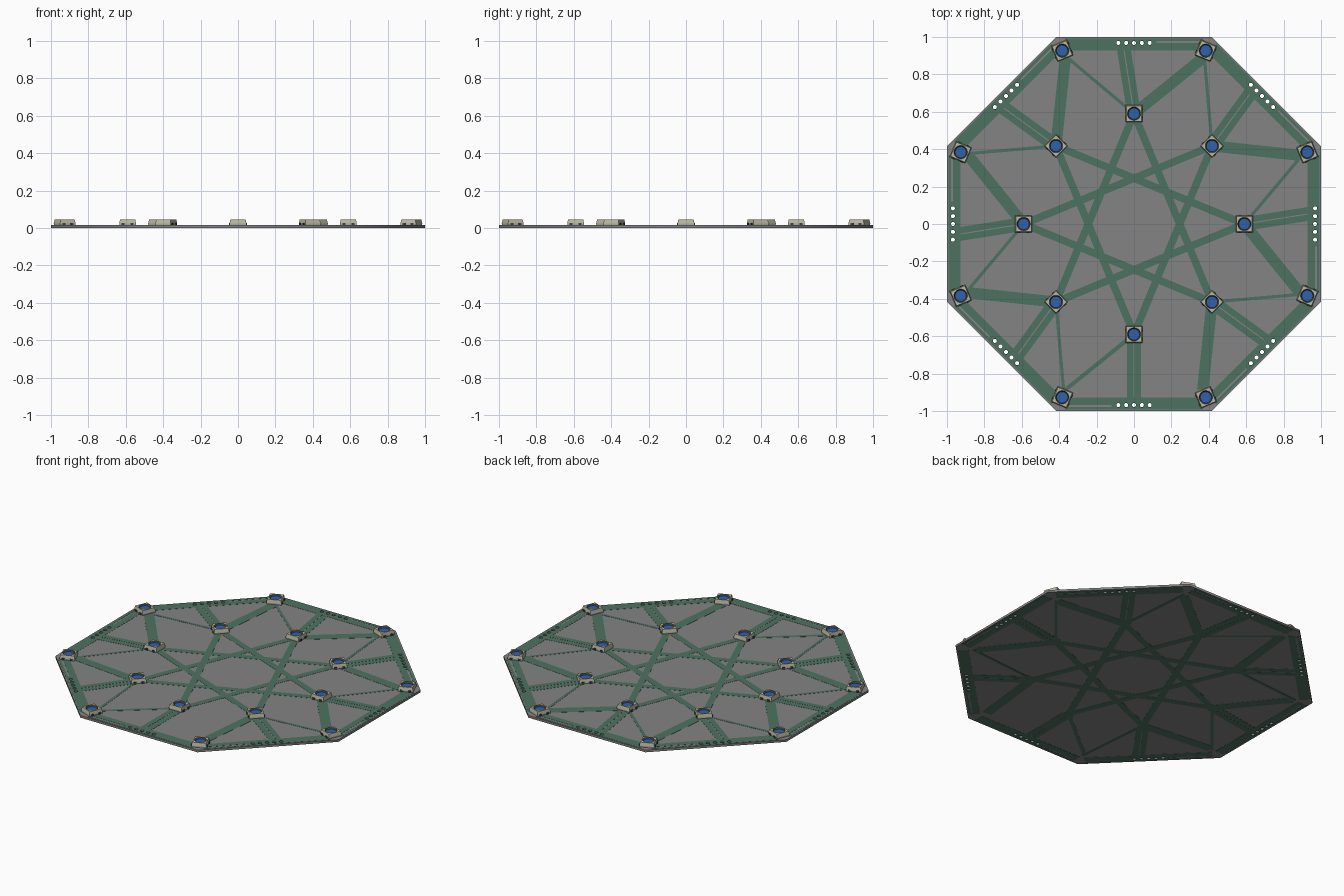
import bpy, bmesh
from math import pi, cos, sin, radians
from mathutils import Vector, Matrix

if "Cube" in bpy.data.objects:
    bpy.data.objects.remove(bpy.data.objects["Cube"])

def material(name, rgb):
    m = bpy.data.materials.new(name)
    m.diffuse_color = (*rgb, 1)
    m.use_nodes = True
    m.node_tree.nodes["Principled BSDF"].inputs["Base Color"].default_value = m.diffuse_color
    return m

GREY = material("board_grey", (0.23, 0.23, 0.23))
GREEN = material("trace_green", (0.075, 0.17, 0.12))
BEIGE = material("housing_beige", (0.50, 0.48, 0.37))
DARK = material("cavity_dark", (0.05, 0.055, 0.06))
BLUE = material("lens_blue", (0.03, 0.12, 0.40))

def polar(r, deg):
    return Vector((r * cos(radians(deg)), r * sin(radians(deg))))

def edge_pt(deg, out, t):
    """Point at distance out along the side normal, t clockwise along the side."""
    n = polar(1, deg)
    return n * out + Vector((n.y, -n.x)) * t

def circle(c, r, n=12):
    return [c + polar(r, 360 * i / n) for i in range(n)]

def plate(name, loops, z0, z1, mat):
    """Flat plate from outlines; inner loops become through holes."""
    cu = bpy.data.curves.new(name, 'CURVE')
    cu.dimensions, cu.fill_mode = '2D', 'BOTH'
    cu.extrude = (z1 - z0) / 2
    for pts in loops:
        s = cu.splines.new('POLY')
        s.points.add(len(pts) - 1)
        for p, q in zip(s.points, pts):
            p.co = (q.x, q.y, 0, 1)
        s.use_cyclic_u = True
    ob = bpy.data.objects.new(name, cu)
    bpy.context.collection.objects.link(ob)
    cu.materials.append(mat)
    ob.location.z = (z0 + z1) / 2
    bpy.ops.object.select_all(action='DESELECT')
    bpy.context.view_layer.objects.active = ob
    ob.select_set(True)
    bpy.ops.object.convert(target='MESH')
    return ob

def finish(bm, name, mats):
    bmesh.ops.recalc_face_normals(bm, faces=bm.faces)
    me = bpy.data.meshes.new(name)
    bm.to_mesh(me)
    bm.free()
    for m in mats:
        me.materials.append(m)
    ob = bpy.data.objects.new(name, me)
    bpy.context.collection.objects.link(ob)
    return ob

# Octagonal board with five pin holes per side
pins = [circle(edge_pt(45 * k, 0.968, 0.042 * i), 0.011)
        for k in range(8) for i in range(-2, 3)]
outline = [polar(1 / cos(pi / 8), 22.5 + 45 * k) for k in range(8)]
plate("board", [outline] + pins, 0.001, 0.015, GREY)

# Power strip along each side, pierced by the pins and a narrow slot
for k in range(8):
    def quad(a, b, t0, t1):
        return [edge_pt(45 * k, *p) for p in ((a, t0), (b, t0), (b, t1), (a, t1))]
    plate("edge_strip", [quad(0.928, 0.993, -0.37, 0.37), quad(0.968, 0.979, 0.12, 0.35)]
          + pins[5 * k:5 * k + 5], 0.0, 0.016, GREEN)

# Straight traces as thin bars
bm = bmesh.new()
def trace(a, b, w):
    d = b - a
    rot = Matrix.Rotation(Vector((1, 0)).angle_signed(d) * -1, 4, 'Z')
    mid = (a + b) / 2
    bmesh.ops.create_cube(bm, size=1, matrix=Matrix.Translation((mid.x, mid.y, 0.008))
                          @ rot @ Matrix.Diagonal((d.length, w, 0.016, 1)))

for k in range(8):
    a = 45 * k
    inner = polar(0.59, a)
    trace(inner, polar(0.59, a + 135), 0.04)                      # star
    last = k == 6
    trace(inner, polar(0.96, a - 22.5), 0.022 if last else 0.06)  # wide link
    if not last:
        trace(inner, polar(0.98, a + 22.5), 0.017)                # thin link
    for s in (-0.02, 0.02):                                       # twin feed
        trace(edge_pt(a, 0.59, s), edge_pt(a, 0.94, s - (0 if last else 0.055)), 0.034)
finish(bm, "traces", [GREEN])

# Lamp: square tapered housing with a round recess and lens
def lamp(name, pos, deg):
    bm = bmesh.new()
    n = 24
    def ring(f, z):
        vs = []
        for i in range(n):
            c, s = cos(2 * pi * i / n), sin(2 * pi * i / n)
            r = f(c, s)
            vs.append(bm.verts.new((r * c, r * s, z)))
        return vs
    square = lambda h: (lambda c, s: h / max(abs(c), abs(s)))
    disc = lambda r: (lambda c, s: r)
    rings = [ring(square(0.044), 0.015), ring(square(0.045), 0.024), ring(square(0.041), 0.045),
             ring(disc(0.036), 0.045), ring(disc(0.030), 0.037)]
    for j in range(4):
        for i in range(n):
            i2 = (i + 1) % n
            f = bm.faces.new((rings[j][i], rings[j][i2], rings[j + 1][i2], rings[j + 1][i]))
            f.material_index = 1 if j == 3 else 0
    bm.faces.new(rings[4]).material_index = 2
    bm.faces.new(rings[0])
    # solder contacts on two opposite sides
    for sx in (-1, 1):
        for sy in (-1, 1):
            g = bmesh.ops.create_cube(bm, size=1, matrix=Matrix.Translation((sx * 0.024, sy * 0.043, 0.021))
                                      @ Matrix.Diagonal((0.016, 0.012, 0.012, 1)))
            for f in {f for v in g["verts"] for f in v.link_faces}:
                f.material_index = 1
    ob = finish(bm, name, [BEIGE, DARK, BLUE])
    ob.location = (pos.x, pos.y, 0)
    ob.rotation_euler.z = radians(deg)

for k in range(8):
    lamp("inner_lamp", polar(0.59, 45 * k), 45 * k)
    lamp("outer_lamp", polar(1.003, 45 * k + 22.5), 45 * k + 22.5)
